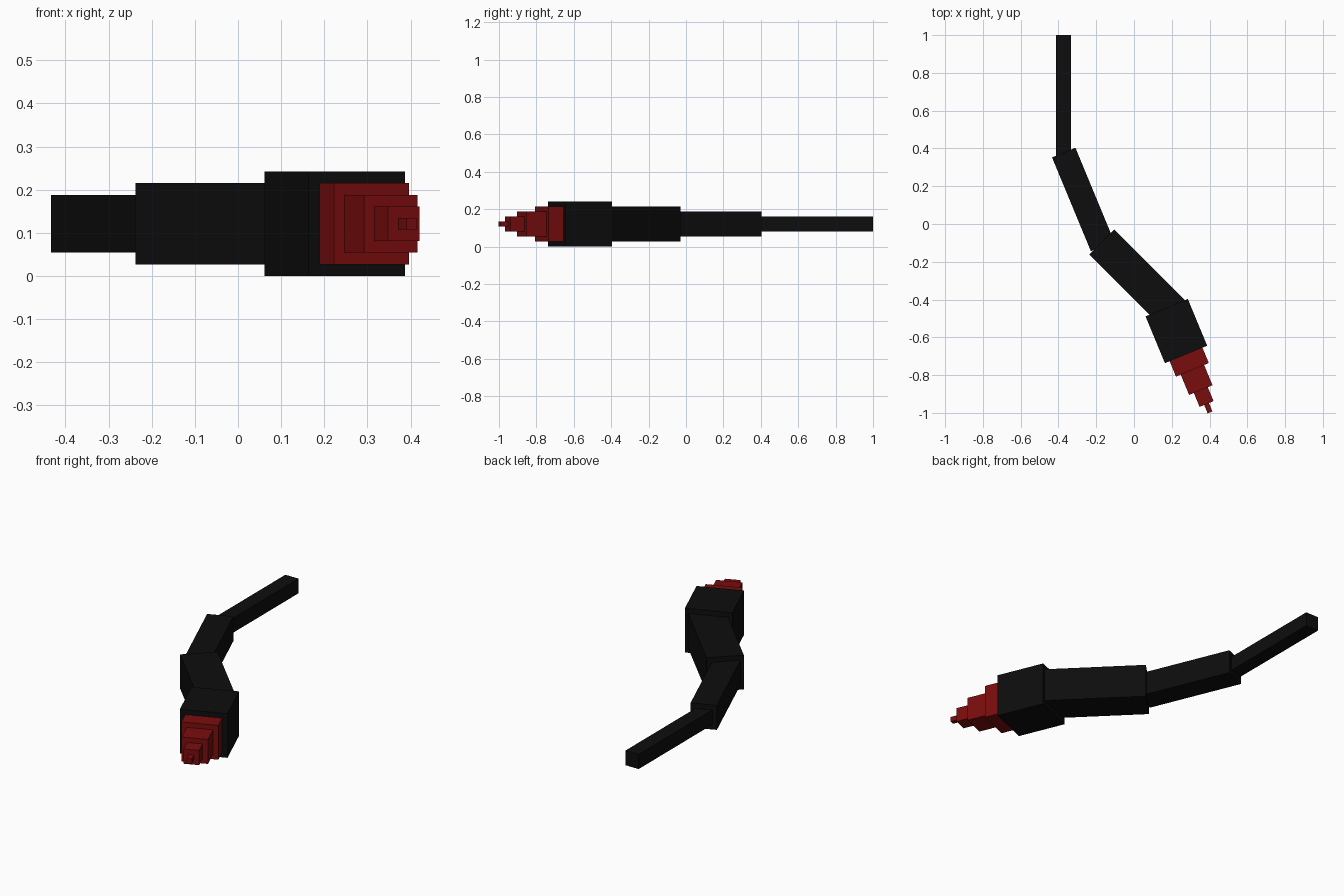
import bpy
import math
from mathutils import Vector

if "Cube" in bpy.data.objects:
    bpy.data.objects.remove(bpy.data.objects["Cube"])


def material(name, rgb):
    m = bpy.data.materials.new(name)
    m.diffuse_color = (*rgb, 1)
    m.use_nodes = True
    m.node_tree.nodes["Principled BSDF"].inputs["Base Color"].default_value = m.diffuse_color
    return m


BLACK = material("black", (0.004, 0.004, 0.004))
RED = material("deep_red", (0.195, 0.004, 0.004))
MID_Z = 0.121


def bar(name, back, angle, length, width, mat):
    """Square bar running forward from its back centre, turned by angle; returns its front centre."""
    a = math.radians(angle)
    direction = Vector((math.sin(a), -math.cos(a)))
    start = Vector(back)
    front = start + direction * length
    mid = (start + front) / 2
    bpy.ops.mesh.primitive_cube_add(size=1, location=(mid.x, mid.y, MID_Z), rotation=(0, 0, a))
    ob = bpy.context.object
    ob.name = name
    ob.scale = (width, length, width)
    bpy.ops.object.transform_apply(location=False, rotation=False, scale=True)
    ob.data.materials.append(mat)
    return front


# Curved black body, thickening towards the front
bar("tail_end", (-0.373, 1.0), 0, 0.643, 0.080, BLACK)
bar("rear_segment", (-0.372, 0.378), 22.5, 0.537, 0.134, BLACK)
bar("middle_segment", (-0.171, -0.095), 45, 0.537, 0.188, BLACK)
tip = bar("front_segment", (0.173, -0.443), 22.5, 0.268, 0.242, BLACK)

# Stepped red tip
for i, (length, width) in enumerate([(0.088, 0.188), (0.116, 0.134), (0.080, 0.080), (0.048, 0.027)]):
    tip = bar(f"red_tip_step_{i + 1}", tip, 22.5, length, width, RED)
